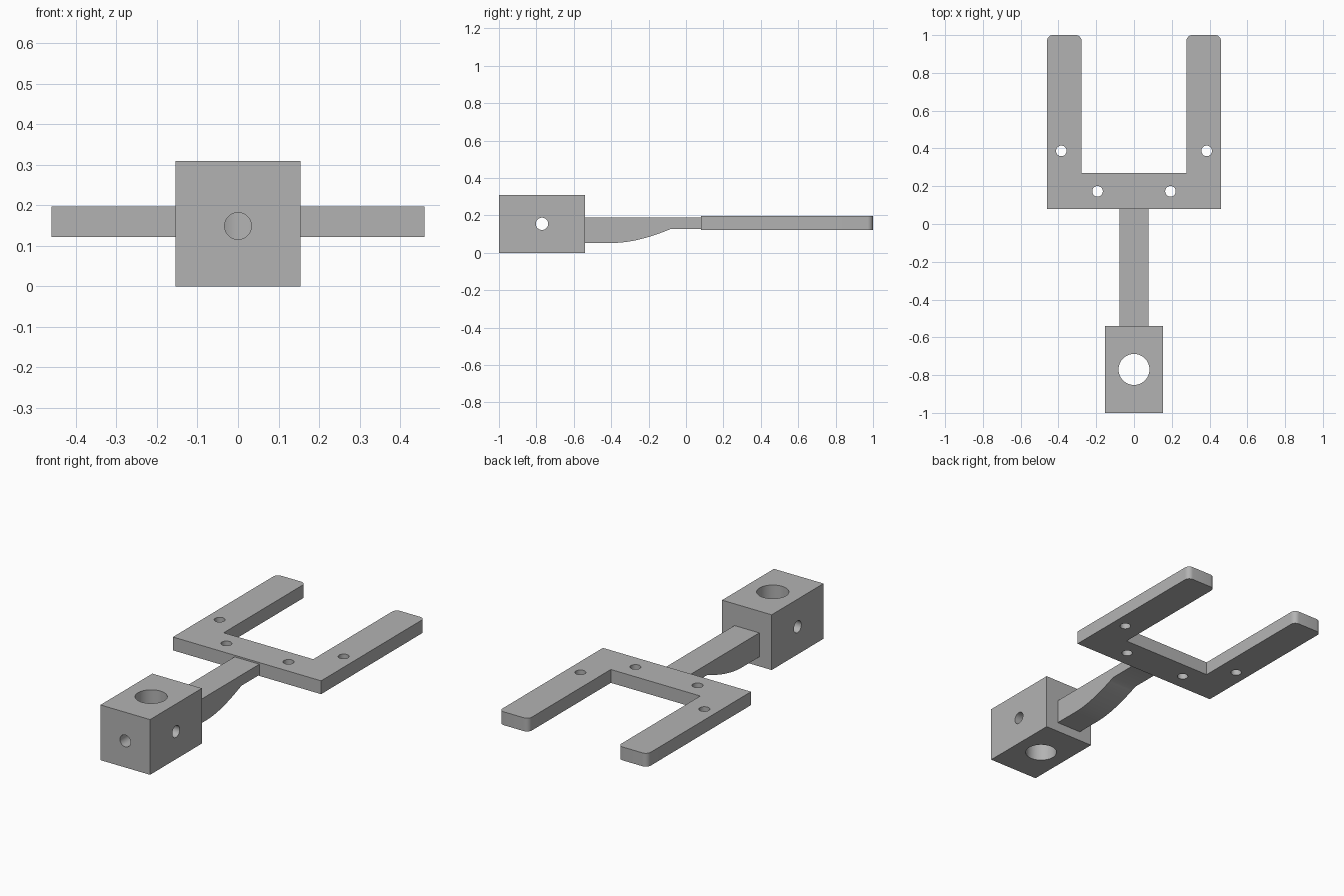
import bpy
import bmesh
import math
from mathutils import Matrix, Vector

cube = bpy.data.objects.get("Cube")
if cube:
    bpy.data.objects.remove(cube, do_unlink=True)

grey = bpy.data.materials.new("plain grey")
grey.use_nodes = True
colour = (0.45, 0.45, 0.45, 1)
grey.diffuse_color = colour
grey.node_tree.nodes["Principled BSDF"].inputs["Base Color"].default_value = colour


def finish(name, bm):
    bmesh.ops.recalc_face_normals(bm, faces=bm.faces)
    mesh = bpy.data.meshes.new(name)
    bm.to_mesh(mesh)
    bm.free()
    mesh.materials.append(grey)
    obj = bpy.data.objects.new(name, mesh)
    bpy.context.collection.objects.link(obj)
    return obj


def prism(name, outline, offset, depth):
    """Extrude an outline of 3D points along a vector."""
    bm = bmesh.new()
    face = bm.faces.new([bm.verts.new(p) for p in outline])
    made = bmesh.ops.extrude_face_region(bm, geom=[face])["geom"]
    moved = [v for v in made if isinstance(v, bmesh.types.BMVert)]
    bmesh.ops.translate(bm, verts=moved, vec=Vector(offset) * depth)
    return finish(name, bm)


def select_only(obj):
    bpy.ops.object.select_all(action='DESELECT')
    obj.select_set(True)
    bpy.context.view_layer.objects.active = obj


def drill(obj, centre, axis, radius, length):
    """Cut a round hole centred on a point along an axis."""
    bm = bmesh.new()
    turn = Vector((0, 0, 1)).rotation_difference(Vector(axis)).to_matrix().to_4x4()
    bmesh.ops.create_cone(bm, cap_ends=True, segments=48, radius1=radius,
                          radius2=radius, depth=length,
                          matrix=Matrix.Translation(centre) @ turn)
    cutter = finish("hole_cutter", bm)
    cutter.hide_render = True
    select_only(obj)
    mod = obj.modifiers.new("hole", 'BOOLEAN')
    mod.operation = 'DIFFERENCE'
    mod.solver = 'EXACT'
    mod.object = cutter
    bpy.ops.object.modifier_apply(modifier=mod.name)
    bpy.data.objects.remove(cutter, do_unlink=True)


def smooth(obj):
    select_only(obj)
    bpy.ops.object.shade_smooth_by_angle(angle=math.radians(30))


# Clamp block with a vertical bore, a cross hole and a front screw hole
w, bore_y, mid_z = 0.154, -0.77, 0.155
block = prism("clamp_block", [(-w, -1, 0), (w, -1, 0), (w, -0.54, 0), (-w, -0.54, 0)],
              (0, 0, 1), 0.31)
drill(block, (0, bore_y, mid_z), (0, 0, 1), 0.082, 1)
drill(block, (0, bore_y, mid_z), (1, 0, 0), 0.033, 1)
drill(block, (0, -0.95, 0.149), (0, 1, 0), 0.033, 0.36)
smooth(block)

# Neck, deep at the block and sweeping up to the fork
side = [(-0.54, 0.188), (-0.54, 0.053), (-0.39, 0.053)]
for i in range(1, 13):
    t = i / 12
    # quadratic sweep with a level start
    y = (1 - t) ** 2 * -0.39 + 2 * t * (1 - t) * -0.26 + t * t * -0.08
    z = (1 - t) ** 2 * 0.053 + 2 * t * (1 - t) * 0.053 + t * t * 0.128
    side.append((y, z))
side += [(0.08, 0.128), (0.08, 0.188)]
neck = prism("neck", [(-0.077, y, z) for y, z in side], (1, 0, 0), 0.154)
smooth(neck)

# Fork outline: right half with rounded tip corners, then mirrored
outer, inner, r = 0.46, 0.278, 0.03
half = [(outer, 0.08)]
for cx, start in ((outer - r, 0), (inner + r, 90)):
    for i in range(9):
        a = math.radians(start + i * 90 / 8)
        half.append((cx + r * math.cos(a), 1 - r + r * math.sin(a)))
half.append((inner, 0.27))
outline = half + [(-x, y) for x, y in reversed(half)]
fork = prism("fork", [(x, y, 0.122) for x, y in outline], (0, 0, 1), 0.075)
for sign in (-1, 1):
    for x, y in ((0.385, 0.387), (0.193, 0.173)):
        drill(fork, (sign * x, y, mid_z), (0, 0, 1), 0.028, 0.5)
smooth(fork)
